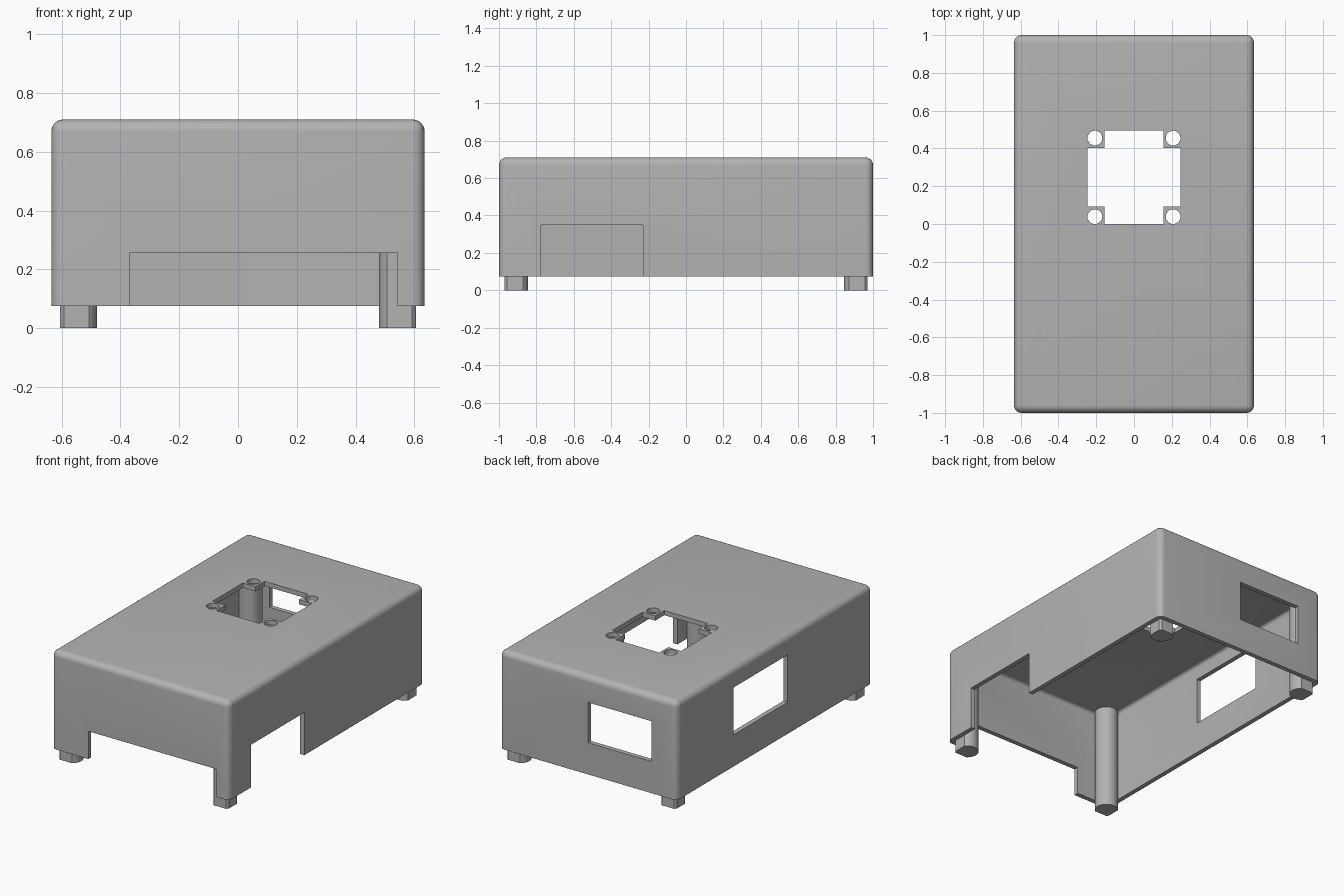
import bpy, bmesh, math
from mathutils import Vector

if "Cube" in bpy.data.objects:
    bpy.data.objects.remove(bpy.data.objects["Cube"], do_unlink=True)

HALF_X, HALF_Y = 0.635, 1.0
BASE, TOP = 0.075, 0.71
WALL = 0.03

grey = bpy.data.materials.new("plain grey")
grey.use_nodes = True
grey.diffuse_color = (0.45, 0.45, 0.45, 1)
grey.node_tree.nodes["Principled BSDF"].inputs["Base Color"].default_value = grey.diffuse_color


def make_object(name, bm):
    bmesh.ops.recalc_face_normals(bm, faces=bm.faces)
    mesh = bpy.data.meshes.new(name)
    bm.to_mesh(mesh)
    bm.free()
    mesh.materials.append(grey)
    obj = bpy.data.objects.new(name, mesh)
    bpy.context.collection.objects.link(obj)
    return obj


def box(name, low, high, radius=0):
    """Box between two corners, optionally rounded everywhere but its bottom."""
    bm = bmesh.new()
    bmesh.ops.create_cube(bm, size=1)
    low, high = Vector(low), Vector(high)
    for v in bm.verts:
        v.co = (low + high) / 2 + v.co * (high - low)
    if radius:
        edges = [e for e in bm.edges if max(v.co.z for v in e.verts) > low.z + 0.01]
        bmesh.ops.bevel(bm, geom=edges, offset=radius, segments=6,
                        profile=0.5, affect='EDGES')
    return make_object(name, bm)


def column(name, centre, radius, z0, z1, limit=None):
    """Upright cylinder; limit flattens it against the inner walls."""
    bm = bmesh.new()
    ring = []
    for i in range(48):
        a = math.tau * i / 48
        x, y = centre[0] + radius * math.cos(a), centre[1] + radius * math.sin(a)
        if limit:
            x = max(-limit[0], min(limit[0], x))
            y = max(-limit[1], min(limit[1], y))
        ring.append(bm.verts.new((x, y, z0)))
    face = bm.faces.new(ring)
    new = bmesh.ops.extrude_face_region(bm, geom=[face])["geom"]
    for v in new:
        if isinstance(v, bmesh.types.BMVert):
            v.co.z = z1
    return make_object(name, bm)


def smooth(obj):
    bpy.ops.object.select_all(action='DESELECT')
    obj.select_set(True)
    bpy.context.view_layer.objects.active = obj
    bpy.ops.object.shade_smooth_by_angle(angle=math.radians(32))


# Hollow shell with an open bottom
shell = box("shell", (-HALF_X, -HALF_Y, BASE), (HALF_X, HALF_Y, TOP), 0.04)
in_x, in_y, in_z = HALF_X - WALL, HALF_Y - WALL, TOP - WALL
cutters = [box("cavity", (-in_x, -in_y, -0.1), (in_x, in_y, in_z), 0.02)]

# Openings: front and side notches, back and side windows
cutters += [
    box("front_notch", (-0.37, -1.1, 0), (0.542, -0.9, 0.255)),
    box("side_notch", (0.55, -0.775, 0), (0.7, -0.23, 0.35)),
    box("back_window", (-0.455, 0.9, 0.28), (0, 1.1, 0.54)),
    box("side_window", (-0.7, -0.13, 0.28), (-0.55, 0.42, 0.585)),
]

# Cross-shaped vent with four screw holes in the roof
VENT_Y = 0.247
for wide, deep in ((0.155, 0.247), (0.247, 0.155)):
    cutters.append(box("vent", (-wide, VENT_Y - deep, 0.6), (wide, VENT_Y + deep, 0.8)))
for sx in (-1, 1):
    for sy in (-1, 1):
        cutters.append(column("screw_hole", (sx * 0.207, VENT_Y + sy * 0.208), 0.039, 0.6, 0.8))

for cutter in cutters:
    cut = shell.modifiers.new(cutter.name, 'BOOLEAN')
    cut.operation, cut.solver, cut.object = 'DIFFERENCE', 'EXACT', cutter

# Bake the cuts and drop the cutters
bpy.context.view_layer.update()
baked = bpy.data.meshes.new_from_object(
    shell.evaluated_get(bpy.context.evaluated_depsgraph_get()))
shell.modifiers.clear()
shell.data = baked
for cutter in cutters:
    bpy.data.objects.remove(cutter, do_unlink=True)
smooth(shell)

# Corner legs running from the floor up to the roof
for sx, side in ((-1, "right"), (1, "left")):
    for sy, end in ((-1, "front"), (1, "back")):
        leg = column(f"{end}_{side}_leg", (sx * 0.55, sy * 0.915), 0.07, 0, in_z + 0.005,
                     (in_x, in_y))
        smooth(leg)
